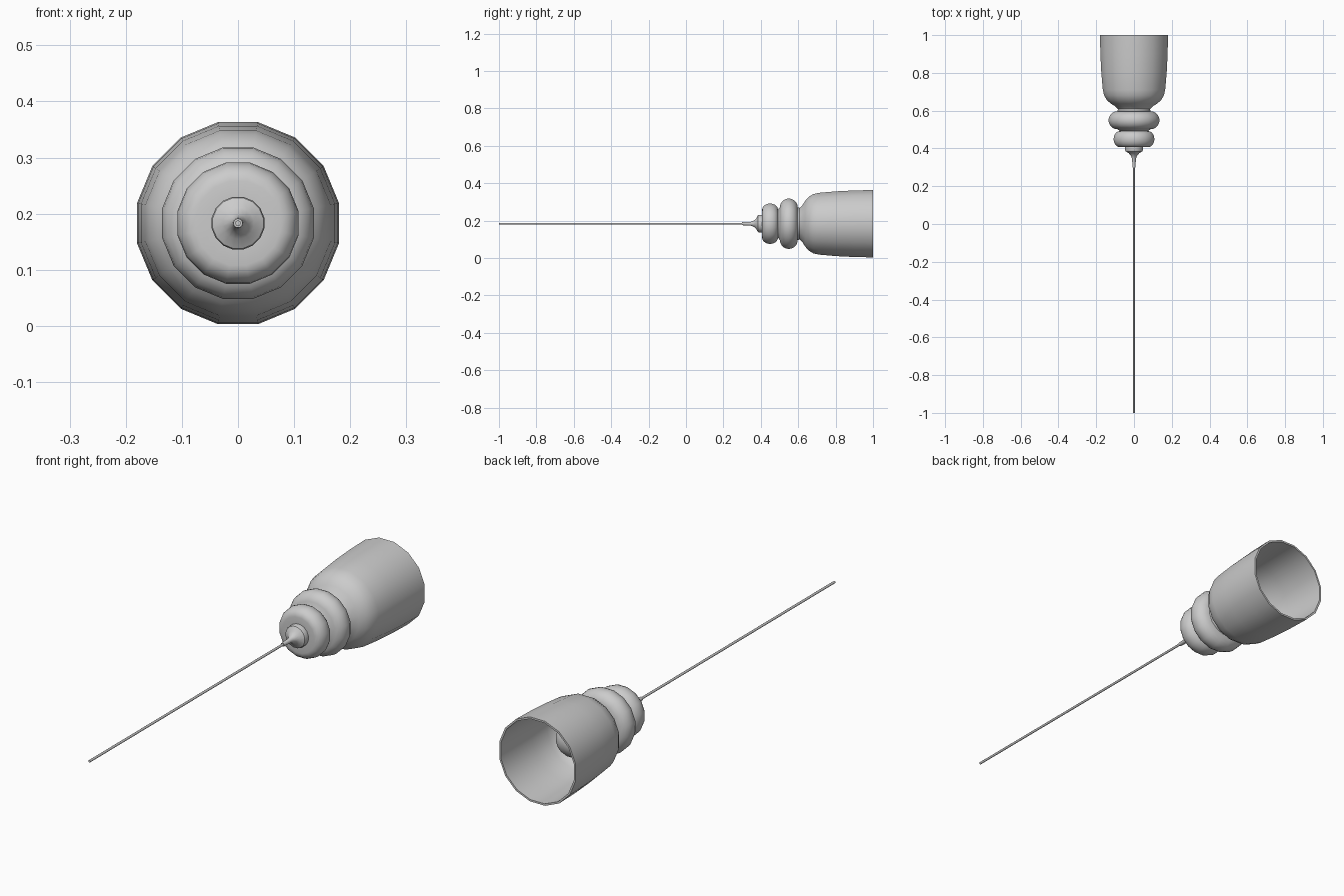
import bpy, bmesh, math

if "Cube" in bpy.data.objects:
    bpy.data.objects.remove(bpy.data.objects["Cube"])

AXIS_Z = 0.183


def lathe(name, profile, sides=16, closed=False):
    """Revolve (y, apothem) points around the long axis."""
    bm = bmesh.new()
    k = 1 / math.cos(math.pi / sides)
    rings = []
    for y, r in profile:
        if r == 0:
            rings.append([bm.verts.new((0, y, AXIS_Z))] * sides)
            continue
        ring = []
        for i in range(sides):
            a = 2 * math.pi * (i + 0.5) / sides
            ring.append(bm.verts.new((r * k * math.cos(a), y, AXIS_Z + r * k * math.sin(a))))
        rings.append(ring)
    pairs = list(zip(rings, rings[1:]))
    if closed:
        pairs.append((rings[-1], rings[0]))
    for a, b in pairs:
        for i in range(sides):
            j = (i + 1) % sides
            loop = list(dict.fromkeys((a[i], a[j], b[j], b[i])))
            bm.faces.new(loop)
    bmesh.ops.recalc_face_normals(bm, faces=bm.faces[:])
    mesh = bpy.data.meshes.new(name)
    bm.to_mesh(mesh)
    bm.free()
    ob = bpy.data.objects.new(name, mesh)
    bpy.context.collection.objects.link(ob)
    bpy.ops.object.select_all(action='DESELECT')
    ob.select_set(True)
    bpy.context.view_layer.objects.active = ob
    bpy.ops.object.shade_smooth_by_angle(angle=math.radians(35))
    return ob


def bulge(y0, y1, r_in, r_out, n=10):
    """Rounded ridge profile between two grooves."""
    pts = []
    for i in range(n + 1):
        t = math.pi * i / n
        pts.append(((y0 + y1) / 2 - (y1 - y0) / 2 * math.cos(t),
                    r_in + (r_out - r_in) * math.sin(t)))
    return pts


# Hub: tapered nose, collar, two rounded ridges and the open cup
nose = [(0.30, 0), (0.30, 0.008), (0.345, 0.010), (0.362, 0.016),
        (0.375, 0.028), (0.385, 0.045), (0.390, 0.047), (0.407, 0.047)]
ridges = bulge(0.407, 0.492, 0.075, 0.108) + bulge(0.502, 0.597, 0.088, 0.135)
cup_outside = [(0.608, 0.085), (0.622, 0.098), (0.637, 0.122), (0.655, 0.143),
               (0.68, 0.158), (0.71, 0.165), (0.80, 0.173), (0.90, 0.178), (1.0, 0.18)]
cup_inside = [(1.0, 0.172), (0.90, 0.170), (0.80, 0.165), (0.71, 0.156),
              (0.68, 0.146), (0.655, 0.125), (0.645, 0.10), (0.645, 0)]
lathe("needle_hub", nose + ridges + cup_outside + cup_inside)

# Rounded stub inside the cup
dome = [(0.745 + 0.075 * math.sin(t), 0.075 * math.cos(t))
        for t in (math.pi / 2 * i / 6 for i in range(6))]
lathe("inner_stub", [(0.64, 0), (0.64, 0.075)] + dome + [(0.82, 0)])

# Thin needle shaft
lathe("needle_shaft", [(-1.0, 0), (-1.0, 0.0048), (0.32, 0.0048), (0.32, 0)], sides=12)
